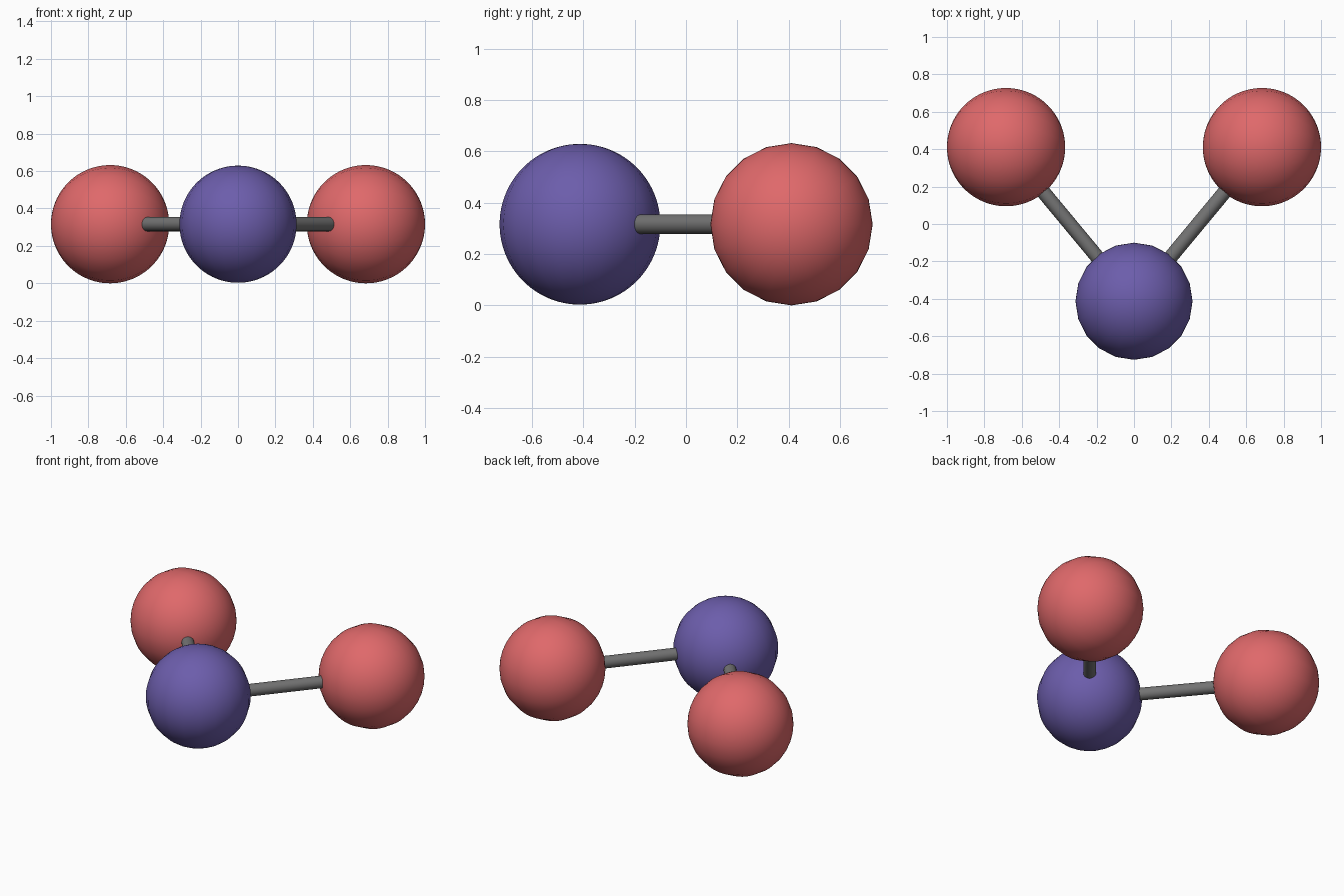
import bpy
import math
from mathutils import Vector

if "Cube" in bpy.data.objects:
    bpy.data.objects.remove(bpy.data.objects["Cube"])

Z = 0.316
CENTRE = Vector((0, -0.413, Z))
OUTER_X, OUTER_Y = 0.684, 0.411


def material(name, rgb):
    m = bpy.data.materials.new(name)
    m.diffuse_color = (*rgb, 1)
    m.use_nodes = True
    m.node_tree.nodes["Principled BSDF"].inputs["Base Color"].default_value = m.diffuse_color
    return m


RED = material("red", (0.74, 0.14, 0.145))
BLUE = material("blue", (0.15, 0.11, 0.41))
GREY = material("dark_grey", (0.17, 0.17, 0.17))


def finish(name, mat):
    ob = bpy.context.object
    ob.name = name
    ob.data.materials.append(mat)
    bpy.ops.object.shade_smooth_by_angle(angle=math.radians(40))


def ball(name, loc, radius, mat, rot=(0, 0, 0)):
    # 20 sides around the axis, fine rings along it
    bpy.ops.mesh.primitive_uv_sphere_add(segments=20, ring_count=48, radius=radius,
                                         location=loc, rotation=rot)
    finish(name, mat)


def rod(name, a, b, radius, mat):
    d = b - a
    bpy.ops.mesh.primitive_cylinder_add(vertices=20, radius=radius, depth=d.length,
                                        location=(a + b) / 2,
                                        rotation=d.to_track_quat('Z', 'Y').to_euler())
    finish(name, mat)


# Central ball, axis upright
ball("centre_ball", CENTRE, 0.313, BLUE)

# Two outer balls, axis sideways, each joined to the centre by a rod
for side, s in (("left", -1), ("right", 1)):
    outer = Vector((s * OUTER_X, OUTER_Y, Z))
    ball(side + "_ball", outer, 0.316, RED, (0, s * math.pi / 2, 0))
    step = (outer - CENTRE).normalized() * 0.22
    rod(side + "_rod", CENTRE + step, outer - step, 0.038, GREY)
